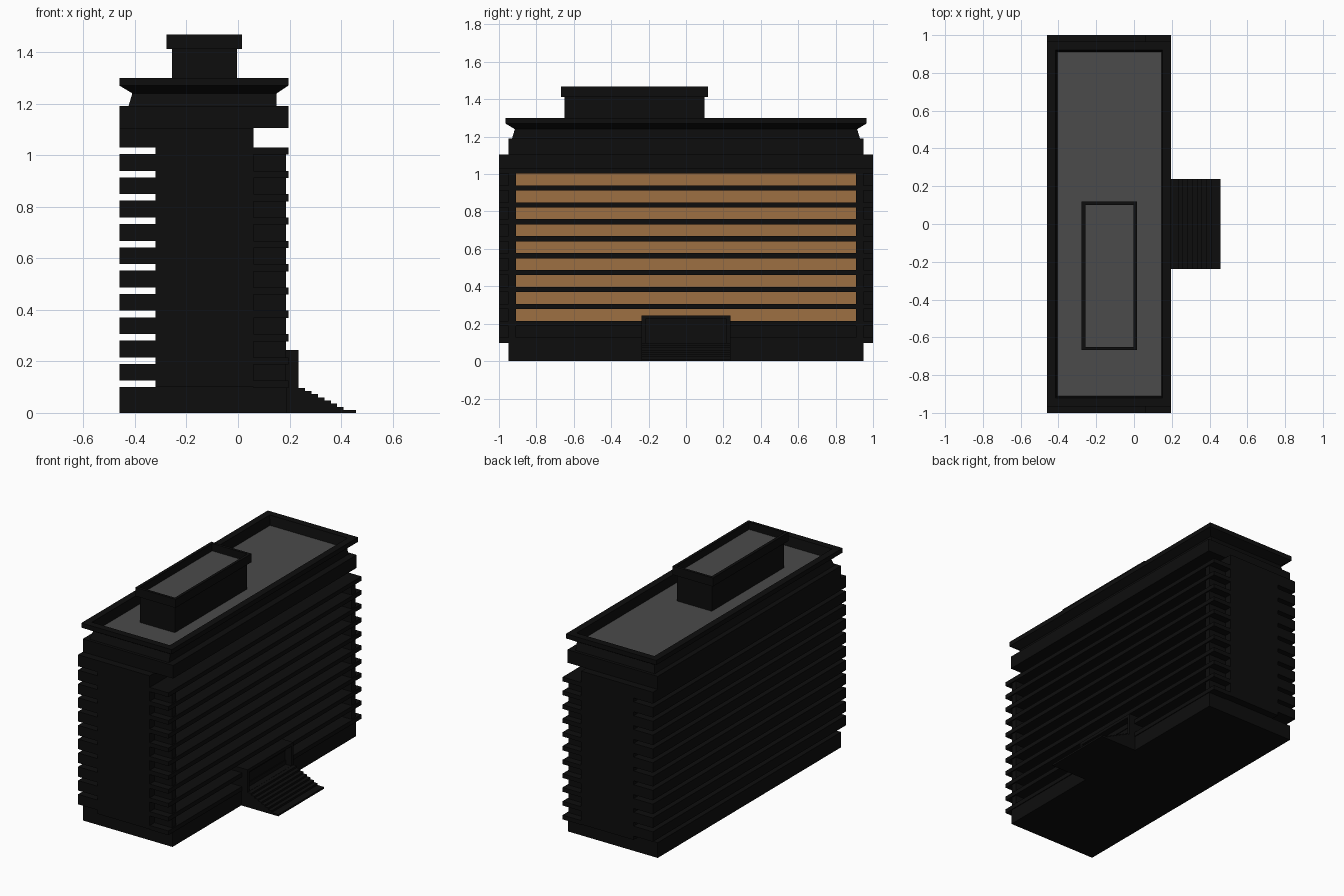
import bpy, bmesh

if "Cube" in bpy.data.objects:
    bpy.data.objects.remove(bpy.data.objects["Cube"])


def material(name, rgb):
    m = bpy.data.materials.new(name)
    m.diffuse_color = (*rgb, 1)
    m.use_nodes = True
    m.node_tree.nodes["Principled BSDF"].inputs["Base Color"].default_value = m.diffuse_color
    return m


BLACK = material("black_cladding", (0.004, 0.004, 0.004))
WOOD = material("wood_panels", (0.34, 0.16, 0.055))
GREY = material("roof_felt", (0.07, 0.07, 0.07))


def finish(name, bm, mat):
    bmesh.ops.recalc_face_normals(bm, faces=bm.faces)
    me = bpy.data.meshes.new(name)
    bm.to_mesh(me)
    bm.free()
    me.materials.append(mat)
    ob = bpy.data.objects.new(name, me)
    bpy.context.collection.objects.link(ob)
    return ob


def loft(name, levels, mat, loop=False):
    """Rectangular sections (x0, x1, y0, y1, z) joined in order."""
    bm = bmesh.new()
    rings = [[bm.verts.new(p) for p in ((a, c, z), (b, c, z), (b, d, z), (a, d, z))]
             for a, b, c, d, z in levels]
    pairs = list(zip(rings, rings[1:]))
    if loop:
        pairs.append((rings[-1], rings[0]))
    else:
        bm.faces.new(rings[0])
        bm.faces.new(rings[-1])
    for lo, hi in pairs:
        for i in range(4):
            j = (i + 1) % 4
            bm.faces.new((lo[i], lo[j], hi[j], hi[i]))
    return finish(name, bm, mat)


def box(name, x0, x1, y0, y1, z0, z1, mat=BLACK):
    return loft(name, [(x0, x1, y0, y1, z0), (x0, x1, y0, y1, z1)], mat)


PITCH = 0.0905
XB, XF = -0.46, 0.195          # back and street faces

# Plinth, core with end walls, and upper band
box("plinth", XB, 0.19, -0.95, 0.95, 0, 0.10)
box("core", -0.32, 0.06, -1, 1, 0.10, 1.105)
box("upper_band", XB, XF, -0.95, 0.95, 1.105, 1.19)

# Back parapet bands, the top one running into the upper band
for k in range(11):
    z = 0.125 + PITCH * k
    box("back_band", XB, -0.32, -1, 1, z, z + 0.065 if k < 10 else 1.105)

# Street side: thin floor ledges, with wood panels between them
for k in range(11):
    z = 0.097 + PITCH * k
    box("street_ledge", 0.06, XF, -1, 1, z, z + 0.028)
    if 0 < k < 10:
        box("wood_panel", 0.055, 0.066, -0.91, 0.91, z + 0.028, z + PITCH, WOOD)

# Corner piers closing the balcony ends
for s in (-1, 1):
    ys = sorted((s * 0.91, s * 0.95))
    box("corner_pier", 0.06, 0.187, *ys, 0.10, 1.03)

# Attic wall with flared cornice and inner parapet face
loft("attic_cornice", [
    (-0.425, 0.15, -0.93, 0.93, 1.19),
    (-0.41, 0.15, -0.915, 0.915, 1.24),
    (XB, XF, -0.965, 0.965, 1.27),
    (XB, XF, -0.965, 0.965, 1.30),
    (-0.415, 0.15, -0.92, 0.92, 1.30),
    (-0.405, 0.145, -0.91, 0.91, 1.235)], BLACK)
box("roof_deck", -0.405, 0.145, -0.91, 0.91, 1.225, 1.238, GREY)

# Rooftop plant room with overhanging rim
box("plant_room", -0.257, -0.003, -0.65, 0.10, 1.238, 1.412)
box("plant_room_roof", -0.257, -0.003, -0.65, 0.10, 1.412, 1.42, GREY)
outer, inner = (-0.277, 0.015, -0.668, 0.118), (-0.257, -0.003, -0.65, 0.10)
loft("plant_room_rim", [(*outer, 1.412), (*outer, 1.468),
                        (*inner, 1.468), (*inner, 1.412)], BLACK, loop=True)

# Entrance portal: side cheeks, lintel and back wall
for s in (-1, 1):
    box("portal_cheek", 0.06, 0.235, *sorted((s * 0.237, s * 0.217)), 0, 0.245)
box("portal_lintel", 0.06, 0.235, -0.217, 0.217, 0.225, 0.245)
box("portal_door_wall", 0.06, 0.19, -0.217, 0.217, 0.10, 0.225)
box("portal_floor", 0.19, 0.235, -0.217, 0.217, 0, 0.098)

# Entrance steps as one extruded stair profile
bm = bmesh.new()
pts = [(0.235, 0)]
x = 0.235
for k in range(8):
    z = 0.097 - 0.0122 * k
    nx = x + 0.025 if k < 7 else 0.458
    pts += [(x, z), (nx, z)]
    x = nx
pts.append((x, 0))
face = bm.faces.new([bm.verts.new((px, -0.237, pz)) for px, pz in pts])
ext = bmesh.ops.extrude_face_region(bm, geom=[face])
bmesh.ops.translate(bm, vec=(0, 0.474, 0),
                    verts=[v for v in ext["geom"] if isinstance(v, bmesh.types.BMVert)])
finish("entrance_steps", bm, BLACK)
